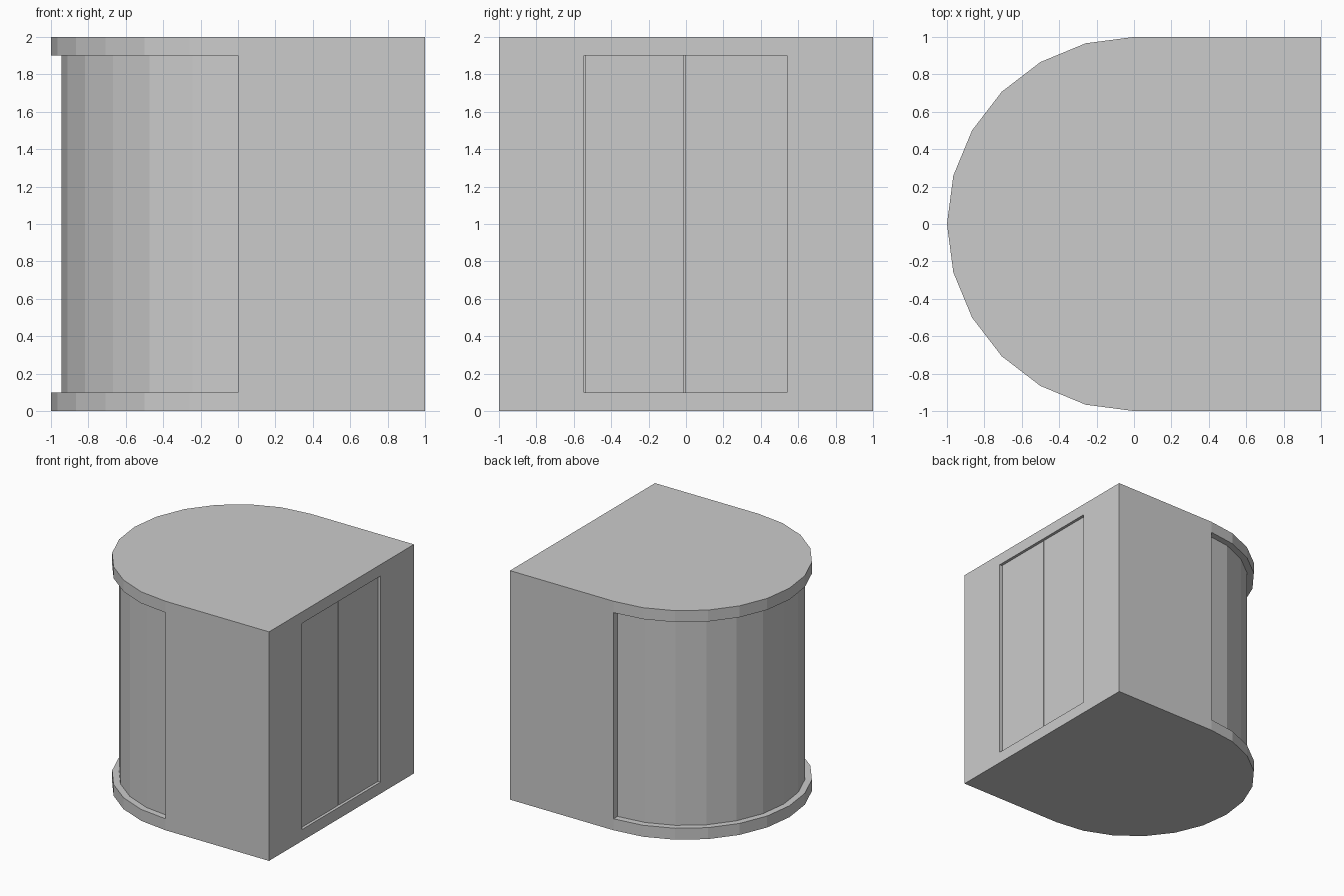
import bpy, bmesh, math

if "Cube" in bpy.data.objects:
    bpy.data.objects.remove(bpy.data.objects["Cube"])

SIDES = 12  # segments around the half-round back


def arc(radius):
    """Half circle from +y round through -x to -y."""
    pts = []
    for i in range(SIDES + 1):
        a = math.pi / 2 + math.pi * i / SIDES
        x = 0.0 if i in (0, SIDES) else radius * math.cos(a)
        pts.append((x, radius * math.sin(a)))
    return pts


def prism(name, outline, z0, z1):
    bm = bmesh.new()
    face = bm.faces.new([bm.verts.new((x, y, z0)) for x, y in outline])
    up = bmesh.ops.extrude_face_region(bm, geom=[face])["geom"]
    bmesh.ops.translate(bm, vec=(0, 0, z1 - z0),
                        verts=[v for v in up if isinstance(v, bmesh.types.BMVert)])
    bmesh.ops.recalc_face_normals(bm, faces=bm.faces)
    mesh = bpy.data.meshes.new(name)
    bm.to_mesh(mesh)
    bm.free()
    ob = bpy.data.objects.new(name, mesh)
    bpy.context.collection.objects.link(ob)
    return ob


def box(name, x0, x1, y0, y1, z0, z1):
    return prism(name, [(x0, y0), (x1, y0), (x1, y1), (x0, y1)], z0, z1)


def cut(target, cutter):
    cutter.hide_render = True
    mod = target.modifiers.new("cut", 'BOOLEAN')
    mod.operation = 'DIFFERENCE'
    mod.solver = 'EXACT'
    mod.object = cutter
    bpy.context.view_layer.objects.active = target
    bpy.ops.object.modifier_apply(modifier=mod.name)
    bpy.data.objects.remove(cutter)


# Lift cabin: square front half, half-round back
cabin = prism("cabin_shell", arc(1.0) + [(1, -1), (1, 1)], 0, 2)

# Openings for the curved window and the doorway
cut(cabin, prism("window_cutter", arc(1.2) + arc(0.9)[::-1], 0.1, 1.9))
cut(cabin, box("door_cutter", 0.94, 1.1, -0.545, 0.54, 0.1, 1.9))

# Curved window wall set back inside the opening
prism("curved_window", arc(0.945) + arc(0.9)[::-1], 0.1, 1.9)

# Pair of sliding doors with narrow gaps
for name, y0, y1 in (("left_door", -0.541, -0.011), ("right_door", -0.004, 0.54)):
    box(name, 0.94, 0.975, y0, y1, 0.1, 1.9)
